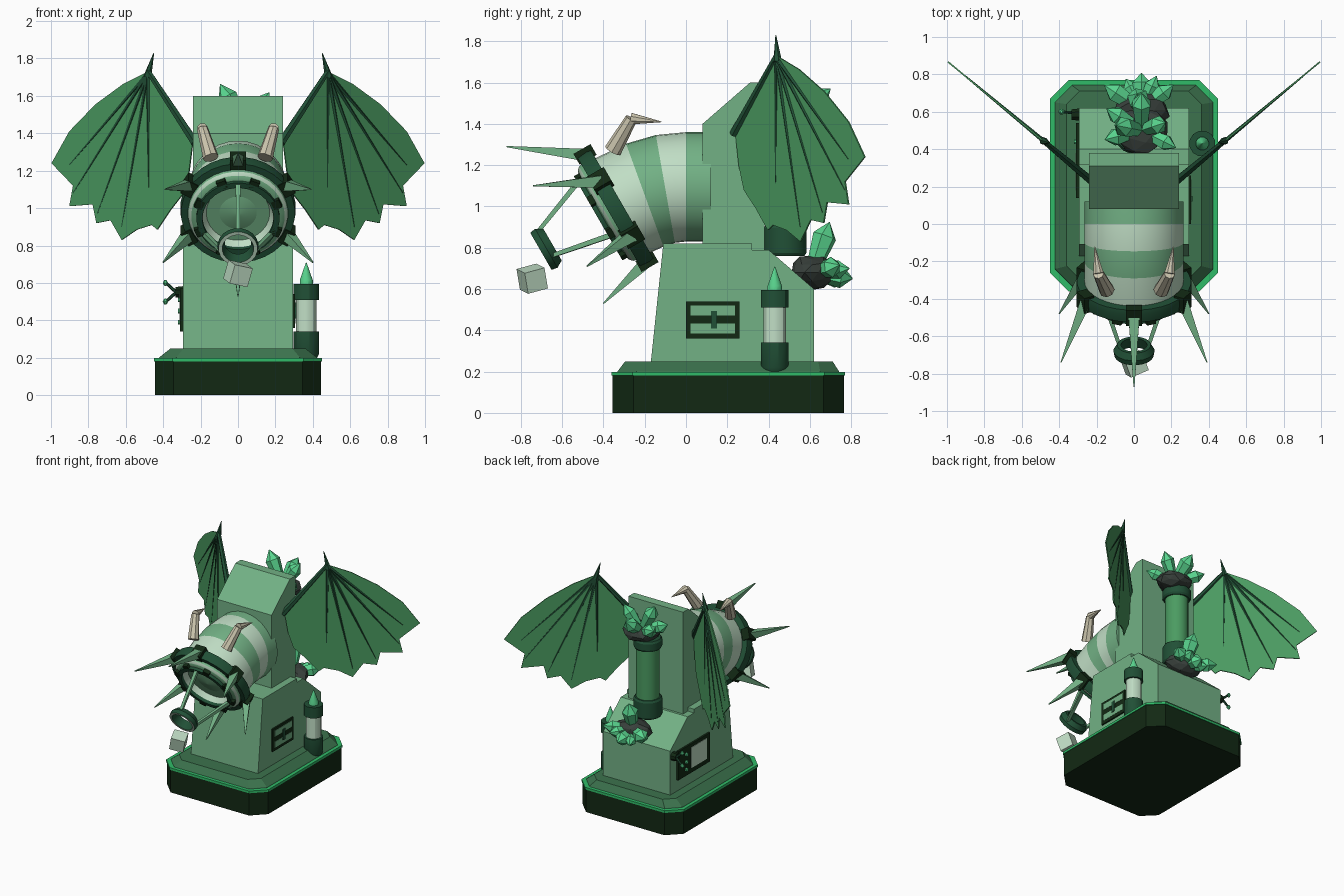
import bpy, bmesh, math, random
from mathutils import Vector, Matrix

if "Cube" in bpy.data.objects:
    bpy.data.objects.remove(bpy.data.objects["Cube"])

random.seed(4)
COLS = {
    "base_black": (0.006, 0.022, 0.007), "rim_green": (0.03, 0.5, 0.14),
    "plinth_green": (0.045, 0.17, 0.075), "body_green": (0.17, 0.44, 0.235),
    "pale": (0.53, 0.73, 0.56), "wing_green": (0.07, 0.33, 0.12),
    "dark_metal": (0.015, 0.08, 0.037), "crystal_green": (0.1, 0.66, 0.27),
    "rock_grey": (0.04, 0.052, 0.045), "bone": (0.6, 0.56, 0.42)}
MATS = {}
for n, c in COLS.items():
    MATS[n] = bpy.data.materials.new(n)
    MATS[n].diffuse_color = (*c, 1)


def finish(name, bm, mats, smooth=False):
    bmesh.ops.recalc_face_normals(bm, faces=bm.faces)
    me = bpy.data.meshes.new(name)
    bm.to_mesh(me)
    bm.free()
    for m in mats:
        me.materials.append(MATS[m])
    if smooth:
        for p in me.polygons:
            p.use_smooth = True
        me.set_sharp_from_angle(angle=math.radians(30))
    ob = bpy.data.objects.new(name, me)
    bpy.context.collection.objects.link(ob)
    return ob


def loft(name, loops, mats, bands=None, smooth=False, closed=False):
    """Skin a stack of equal-length point loops; bands give material slots."""
    bm = bmesh.new()
    rows = [[bm.verts.new(p) for p in lp] for lp in loops]
    k = len(rows[0])
    pairs = list(zip(rows, rows[1:])) + ([(rows[-1], rows[0])] if closed else [])
    for i, (a, b) in enumerate(pairs):
        for j in range(k):
            f = bm.faces.new((a[j], a[(j + 1) % k], b[(j + 1) % k], b[j]))
            f.material_index = bands[i] if bands else 0
    if not closed:
        bm.faces.new(rows[0]).material_index = bands[0] if bands else 0
        bm.faces.new(rows[-1]).material_index = bands[-1] if bands else 0
    return finish(name, bm, mats, smooth)


def lathe(name, prof, origin, axis, mats, n=8, bands=None, smooth=False, closed=False):
    q = Vector(axis).to_track_quat('Z', 'Y')
    o = Vector(origin)
    loops = [[o + q @ Vector((max(r, 0.0015) * math.cos(math.tau * (j + .5) / n),
                              max(r, 0.0015) * math.sin(math.tau * (j + .5) / n), h))
              for j in range(n)] for r, h in prof]
    return loft(name, loops, mats, bands, smooth, closed)


def rod(name, p, q, r1, r2, mat, n=6):
    d = Vector(q) - Vector(p)
    return lathe(name, [(r1, 0), (r2, d.length)], p, d, [mat], n)


def box(name, c, size, mat, rot=None):
    bm = bmesh.new()
    bmesh.ops.create_cube(bm, size=1)
    m = Matrix.Translation(c) @ (rot or Matrix()) @ Matrix.Diagonal((*size, 1))
    bmesh.ops.transform(bm, matrix=m, verts=bm.verts)
    return finish(name, bm, [mat])


def slab(name, yz, w, mat):
    return loft(name, [[(x, y, z) for y, z in yz] for x in (-w, w)], [mat])


def octagon(hx, y0, y1, c, z):
    return [(hx, y0 + c, z), (hx, y1 - c, z), (hx - c, y1, z), (c - hx, y1, z),
            (-hx, y1 - c, z), (-hx, y0 + c, z), (c - hx, y0, z), (hx - c, y0, z)]


# Base, rim and plinth
loft("base", [octagon(.445, -.355, .765, .1, 0), octagon(.445, -.355, .765, .1, .18)], ["base_black"])
loft("base_rim", [octagon(.45, -.36, .77, .1, .18), octagon(.45, -.36, .77, .1, .198)], ["rim_green"])
loft("plinth", [octagon(.425, -.335, .745, .095, .195), octagon(.42, -.33, .74, .09, .203),
                octagon(.36, -.295, .71, .07, .25)], ["plinth_green"])

# Main body and tower
slab("body", [(-.17, .25), (-.11, .82), (.32, .82), (.32, .79), (.4, .79), (.62, .6), (.62, .25)], .295, "body_green")
slab("tower", [(.08, .8), (.08, 1.4), (.31, 1.6), (.38, 1.6), (.38, .78)], .24, "body_green")

# Bent striped barrel
loops = []
for y, z, a in [(.12, 1.095, 0), (0, 1.095, 0), (-.1, 1.085, 10), (-.2, 1.055, 20), (-.315, 1.0, 30)]:
    s, c = math.sin(math.radians(a)), math.cos(math.radians(a))
    loops.append([(.265 * math.sin(t), y - .265 * s * math.cos(t), z + .265 * c * math.cos(t))
                  for t in (math.tau * j / 32 for j in range(32))])
loft("barrel", loops, ["body_green", "pale"], [0, 1, 0, 1], True)

# Muzzle parts share one axis tilted 30 degrees down
C = Vector((0, -.30, 1.015))
FWD = Vector((0, -math.cos(math.pi / 6), -.5))
UP = Vector((0, -.5, math.cos(math.pi / 6)))
TILT = Matrix.Rotation(math.radians(30), 4, 'X')


def on_axis(deg, r, h):
    t = math.radians(deg)
    return C + FWD * h + UP * (r * math.cos(t)) + Vector((r * math.sin(t), 0, 0))


lathe("collar", [(.24, .01), (.305, .01), (.31, .035), (.305, .085), (.24, .085)], C, FWD,
      ["dark_metal"], 32, smooth=True, closed=True)
lathe("muzzle", [(.27, .08), (.265, .1), (.25, .115), (.215, .125), (.19, .12), (.16, .06), (.1, .08), (0, .1)],
      C, FWD, ["body_green", "pale"], 32, [0, 1, 0, 0, 1, 0, 0], True)
lathe("muzzle_ring", [(.19, .115), (.222, .115), (.222, .145), (.19, .145)], C, FWD,
      ["dark_metal"], 32, smooth=True, closed=True)
lathe("nozzle_ring", [(.07, .4), (.09, .4), (.11, .435), (.105, .465), (.085, .465)], C, FWD,
      ["dark_metal", "pale"], 20, [0, 0, 0, 1, 0], True, True)
for a in (0, 120, 240):
    rod("nozzle_strut", on_axis(a, .205, .13), on_axis(a, .09, .43), .018, .014, "body_green", 4)
for i in range(8):
    a = 22.5 + 45 * i
    box("muzzle_tooth", on_axis(a, .222, .12), (.05, .05, .045), "base_black",
        TILT @ Matrix.Rotation(math.radians(a), 4, 'Y'))
for a in range(0, 360, 60):
    box("collar_lug", on_axis(a, .3, .045), (.085, .095, .06), "base_black",
        TILT @ Matrix.Rotation(math.radians(a), 4, 'Y'))

# Spikes from the collar lugs
tips = {0: (0, -.87, 1.29), 60: (.39, -.74, 1.1), 120: (.4, -.48, .71), 180: (0, -.4, .53),
        240: (-.4, -.48, .71), 300: (-.39, -.74, 1.1)}
for a, t in tips.items():
    rod("spike", on_axis(a, .3, .05), t, .042, .004, "body_green", 4)

# Floating cube below the nozzle
box("cube", (0, -.745, .65), (.105, .105, .105), "pale",
    Matrix.Rotation(.35, 4, 'Z') @ Matrix.Rotation(.25, 4, 'X') @ Matrix.Rotation(.2, 4, 'Y'))


# Wings lie in a slanted vertical plane
def wing_pt(x, z, s, off=0):
    return Vector((s * (x + off * .64), .44 + (x - .48) * .83 - off * .77, z))


OUTLINE = [(.48, 1.73), (.61, 1.665), (.76, 1.555), (.9, 1.41), (.995, 1.24), (.88, 1.12), (.9, 1.01),
           (.775, 1.02), (.755, .92), (.68, .935), (.62, .83), (.54, .885), (.46, .91), (.43, .885),
           (.36, .99), (.29, 1.08), (.26, 1.2), (.24, 1.36), (.36, 1.55)]
FINGERS = [(.9, 1.23), (.88, 1.08), (.75, .97), (.62, .9), (.475, 1.11)]
for s in (1, -1):
    loft("wing_membrane", [[wing_pt(x, z, s, o) for x, z in OUTLINE] for o in (-.004, .004)], ["wing_green"])
    for x, z in FINGERS:
        rod("wing_finger", wing_pt(.48, 1.72, s), wing_pt(x, z, s), .013, .005, "dark_metal", 5)
    rod("wing_arm", wing_pt(.48, 1.73, s), wing_pt(.23, 1.35, s), .015, .024, "dark_metal")
    rod("wing_claw", wing_pt(.485, 1.70, s), (s * .45, .435, 1.83), .022, .002, "dark_metal")
    # Bent horns
    base, mid, tip = [(s * x, y, z) for x, y, z in
                      ((.145, -.355, 1.27), (.19, -.265, 1.425), (.21, -.12, 1.41))]
    rod("horn_base", base, mid, .042, .03, "bone", 8)
    rod("horn_tip", mid, tip, .03, .002, "bone", 8)

# Glass tank behind the tower
T = (0, .48, 0)
lathe("tank_glass", [(.085, .88), (.085, 1.33)], T, (0, 0, 1), ["wing_green"], 16, smooth=True)
for z0, z1 in ((.76, .91), (1.3, 1.38)):
    lathe("tank_cap", [(.095, z0), (.105, z0 + .015), (.105, z1 - .015), (.095, z1)], T, (0, 0, 1),
          ["dark_metal"], 16, smooth=True)


# Rocks sprouting crystals
def cluster(c, size, crystals):
    bm = bmesh.new()
    bmesh.ops.create_icosphere(bm, subdivisions=2, radius=1)
    for v in bm.verts:
        v.co = Vector(c) + Vector(v.co[i] * size[i] for i in range(3)) * random.uniform(.88, 1.08)
    finish("rock", bm, ["rock_grey"])
    for d, ln, r in crystals:
        lathe("crystal", [(r * .65, .04), (r, ln * .72), (0, ln)], c, d, ["crystal_green"], 6)


cluster((.04, .5, 1.42), (.14, .13, .07), [
    ((-.5, .1, .9), .28, .055), ((.45, .15, .7), .24, .05), ((-.8, .5, .4), .24, .05),
    ((0, .8, .6), .25, .055), ((.6, -.3, .25), .22, .045), ((-.8, -.2, .35), .22, .05)])
cluster((.04, .61, .68), (.15, .11, .085), [
    ((-.1, .35, 1), .26, .06), ((0, 1, -.15), .2, .055), ((.7, .55, .15), .22, .05),
    ((-.75, .5, .1), .24, .055), ((-.4, .8, -.2), .19, .045), ((.4, .9, .1), .2, .045)])

# Side vial with a pointed stopper
V = (.365, .43, 0)
for nm, prof, m in (("vial_base", [(.06, .2), (.07, .22), (.07, .34)], "dark_metal"),
                    ("vial_glass", [(.056, .33), (.056, .52)], "pale"),
                    ("vial_cap", [(.07, .51), (.07, .595)], "dark_metal"),
                    ("vial_tip", [(.036, .59), (.036, .615), (0, .71)], "crystal_green")):
    lathe(nm, prof, V, (0, 0, 1), [m], 12, smooth=True)

# Right hatch: frame, two windows and a latch
box("hatch_frame", (.298, .13, .45), (.016, .26, .18), "base_black")
for z in (.408, .496):
    box("hatch_window", (.304, .13, z), (.008, .215, .048), "body_green")
box("hatch_latch", (.308, .135, .452), (.012, .03, .085), "dark_metal")

# Left control panel: frame, screen, switches and a forked lever
box("panel_frame", (-.3, .34, .455), (.02, .4, .23), "base_black")
box("panel_screen", (-.309, .28, .46), (.008, .2, .165), "pale")
for z in (.39, .45, .51):
    lathe("panel_button", [(.014, 0), (.014, .014)], (-.308, .44, z), (-1, 0, 0), ["crystal_green"], 8)
lathe("lever_mount", [(.035, 0), (.03, .04)], (-.295, .585, .55), (-1, 0, 0), ["base_black"], 8)
for z in (.6, .5):
    rod("lever_arm", (-.33, .595, .55), (-.385, .6, z), .009, .008, "dark_metal")
    lathe("lever_knob", [(.006, -.016), (.016, 0), (.006, .016)], (-.388, .6, z), (0, 0, 1), ["crystal_green"], 8)

for m in bpy.data.materials:
    if m.users and not m.is_grease_pencil:
        m.use_nodes = True
        m.node_tree.nodes["Principled BSDF"].inputs["Base Color"].default_value = m.diffuse_color
